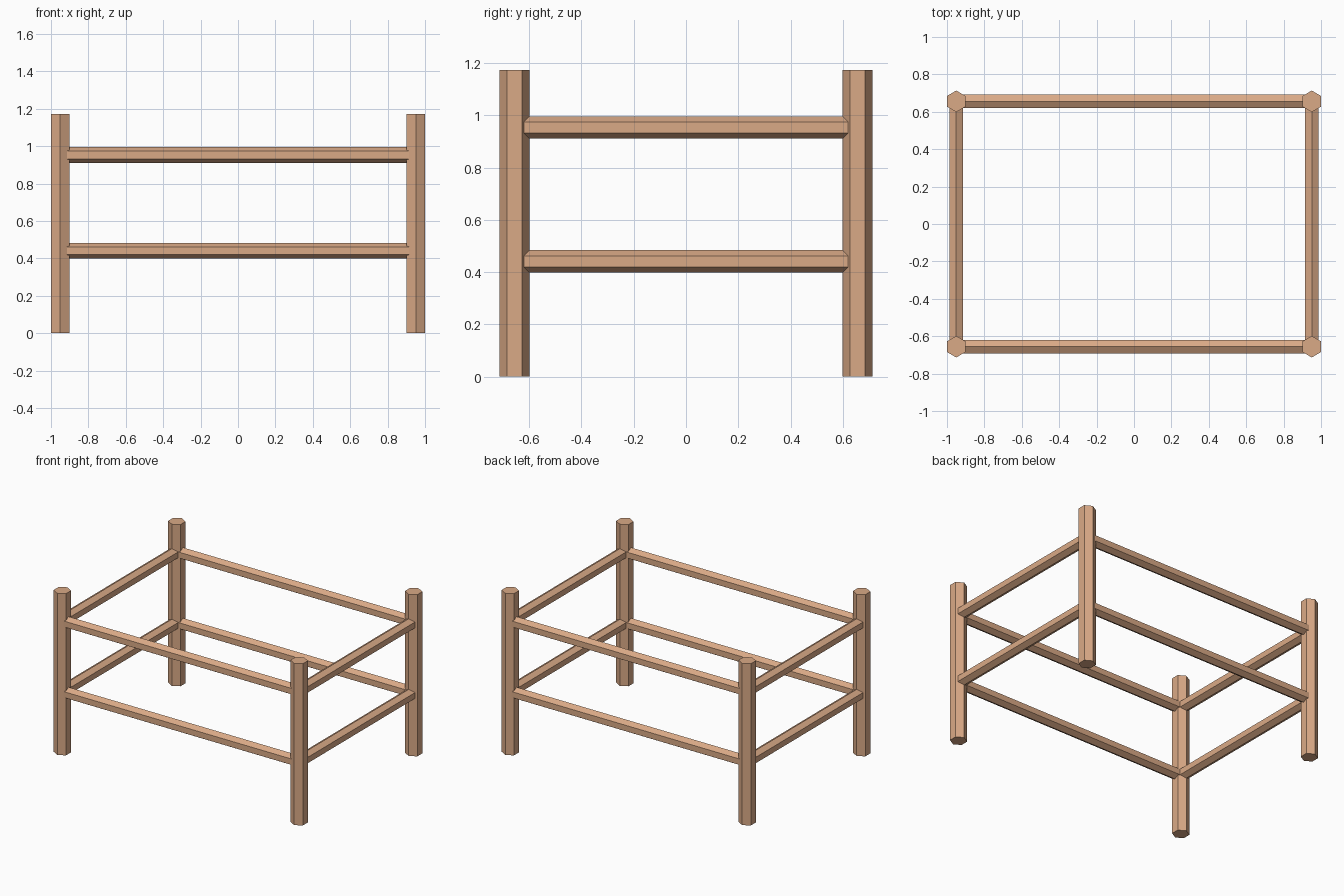
import bpy, bmesh, math
from mathutils import Vector

if "Cube" in bpy.data.objects:
    bpy.data.objects.remove(bpy.data.objects["Cube"])

X, Y = 0.9504, 0.656          # post centres
POST_R, POST_H = 0.0573, 1.173
RAIL_R = 0.0426
RAIL_Z = {"lower": 0.441, "upper": 0.953}

wood = bpy.data.materials.new("light wood")
wood.diffuse_color = (0.70, 0.40, 0.24, 1)
wood.use_nodes = True
wood.node_tree.nodes["Principled BSDF"].inputs["Base Color"].default_value = wood.diffuse_color


def hex_bar(name, start, end, radius, point_dir):
    """Six-sided bar from start to end with a corner edge facing point_dir."""
    start, end, u = Vector(start), Vector(end), Vector(point_dir)
    v = (end - start).normalized().cross(u)
    bm = bmesh.new()
    rings = []
    for centre in (start, end):
        rings.append([bm.verts.new(centre + radius * (math.cos(a) * u + math.sin(a) * v))
                      for a in (math.radians(60 * i) for i in range(6))])
    for ring in rings:
        bm.faces.new(ring)
    for i in range(6):
        j = (i + 1) % 6
        bm.faces.new((rings[0][i], rings[0][j], rings[1][j], rings[1][i]))
    bmesh.ops.recalc_face_normals(bm, faces=bm.faces)
    mesh = bpy.data.meshes.new(name)
    bm.to_mesh(mesh)
    bm.free()
    mesh.materials.append(wood)
    obj = bpy.data.objects.new(name, mesh)
    bpy.context.collection.objects.link(obj)


# corner posts
for sx, side in ((-1, "left"), (1, "right")):
    for sy, face in ((-1, "front"), (1, "back")):
        hex_bar(f"{face}_{side}_post", (sx * X, sy * Y, 0), (sx * X, sy * Y, POST_H),
                POST_R, (0, 1, 0))

# rails, ending inside the posts
for level, z in RAIL_Z.items():
    for sy, face in ((-1, "front"), (1, "back")):
        hex_bar(f"{level}_{face}_rail", (-X, sy * Y, z), (X, sy * Y, z), RAIL_R, (0, 0, 1))
    for sx, side in ((-1, "left"), (1, "right")):
        hex_bar(f"{level}_{side}_rail", (sx * X, -Y, z), (sx * X, Y, z), RAIL_R, (0, 0, 1))
